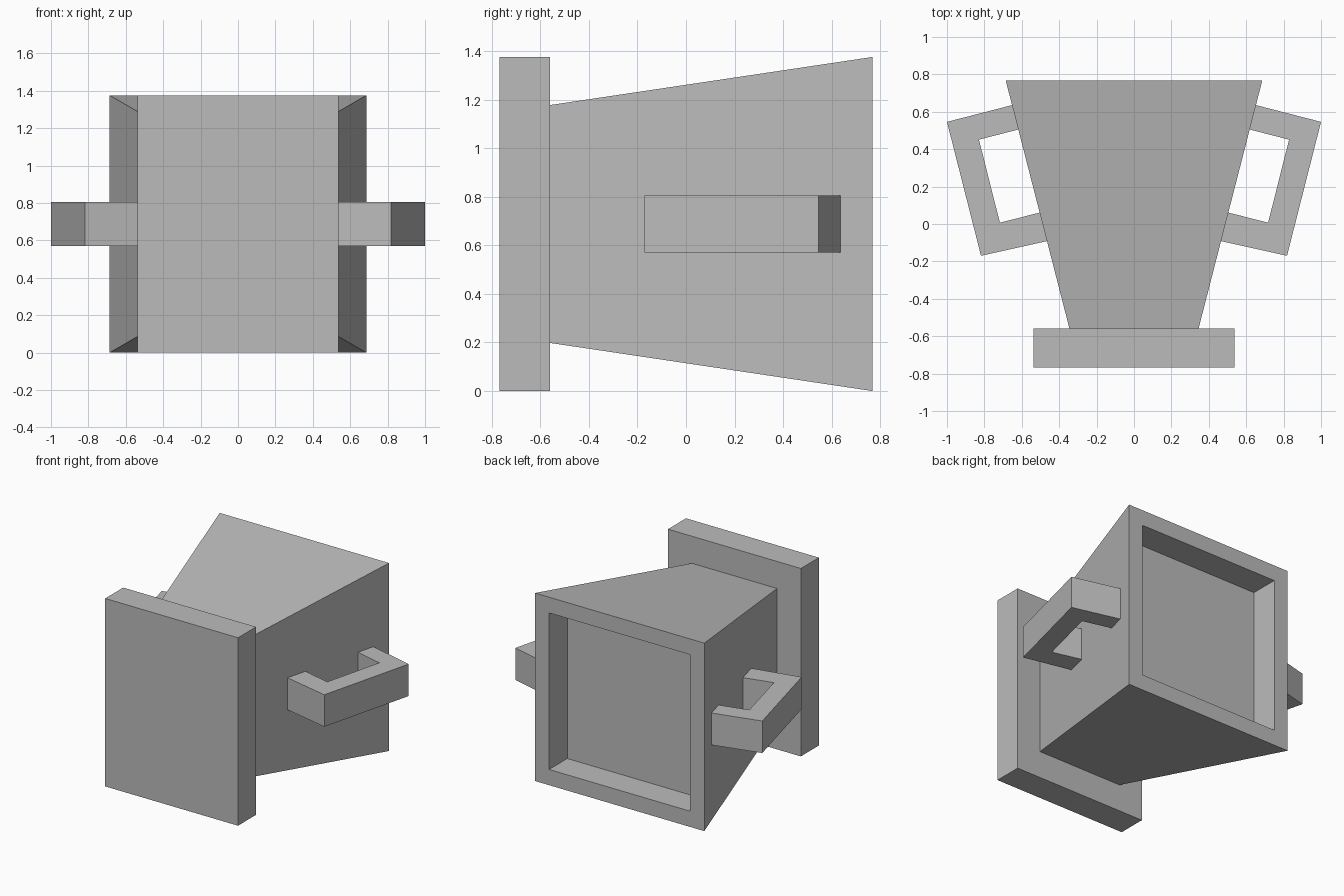
import bpy
import bmesh
from mathutils import Vector

old = bpy.data.objects.get("Cube")
if old:
    bpy.data.objects.remove(old, do_unlink=True)

MID_Z = 0.688  # height of the central axis

grey = bpy.data.materials.new("plain grey")
grey.use_nodes = True
grey.diffuse_color = (0.5, 0.5, 0.5, 1)
grey.node_tree.nodes["Principled BSDF"].inputs["Base Color"].default_value = (0.5, 0.5, 0.5, 1)


def finish(bm, name):
    bmesh.ops.recalc_face_normals(bm, faces=bm.faces[:])
    mesh = bpy.data.meshes.new(name)
    bm.to_mesh(mesh)
    bm.free()
    mesh.materials.append(grey)
    obj = bpy.data.objects.new(name, mesh)
    bpy.context.collection.objects.link(obj)
    return obj


def tapered_box(front, back):
    """Box between two (y, half width, half height) ends."""
    bm = bmesh.new()
    bmesh.ops.create_cube(bm, size=2)
    for v in bm.verts:
        y, w, h = front if v.co.y < 0 else back
        v.co = (v.co.x * w, y, MID_Z + v.co.z * h)
    return bm


# Base plate
finish(tapered_box((-0.768, 0.538, MID_Z), (-0.56, 0.538, MID_Z)), "base")

# Tapered cup with a shallow recess in its mouth
bm = tapered_box((-0.56, 0.345, 0.49), (0.768, 0.686, MID_Z))
mouth = max(bm.faces, key=lambda f: f.calc_center_median().y)
bmesh.ops.inset_individual(bm, faces=[mouth], thickness=0.115, use_even_offset=True)
floor = bmesh.ops.extrude_discrete_faces(bm, faces=[mouth])["faces"][0]
bmesh.ops.translate(bm, verts=floor.verts[:], vec=(0, -0.21, 0))
finish(bm, "cup")

# C-shaped handles, ends sunk slightly into the cup walls
outer = [(0.45, -0.088), (0.818, -0.17), (1.0, 0.546), (0.635, 0.64)]
inner = [(0.485, 0.066), (0.717, 0.007), (0.829, 0.451), (0.60, 0.51)]
for side, label in ((1, "left"), (-1, "right")):
    bm = bmesh.new()
    rows = [[bm.verts.new((side * x, y, MID_Z - 0.117)) for x, y in row]
            for row in (outer, inner)]
    faces = [bm.faces.new((rows[0][i], rows[0][i + 1], rows[1][i + 1], rows[1][i]))
             for i in range(3)]
    top = bmesh.ops.extrude_face_region(bm, geom=faces, use_keep_orig=True)["geom"]
    bmesh.ops.translate(bm, verts=[g for g in top if isinstance(g, bmesh.types.BMVert)],
                        vec=Vector((0, 0, 0.234)))
    finish(bm, label + "_handle")
